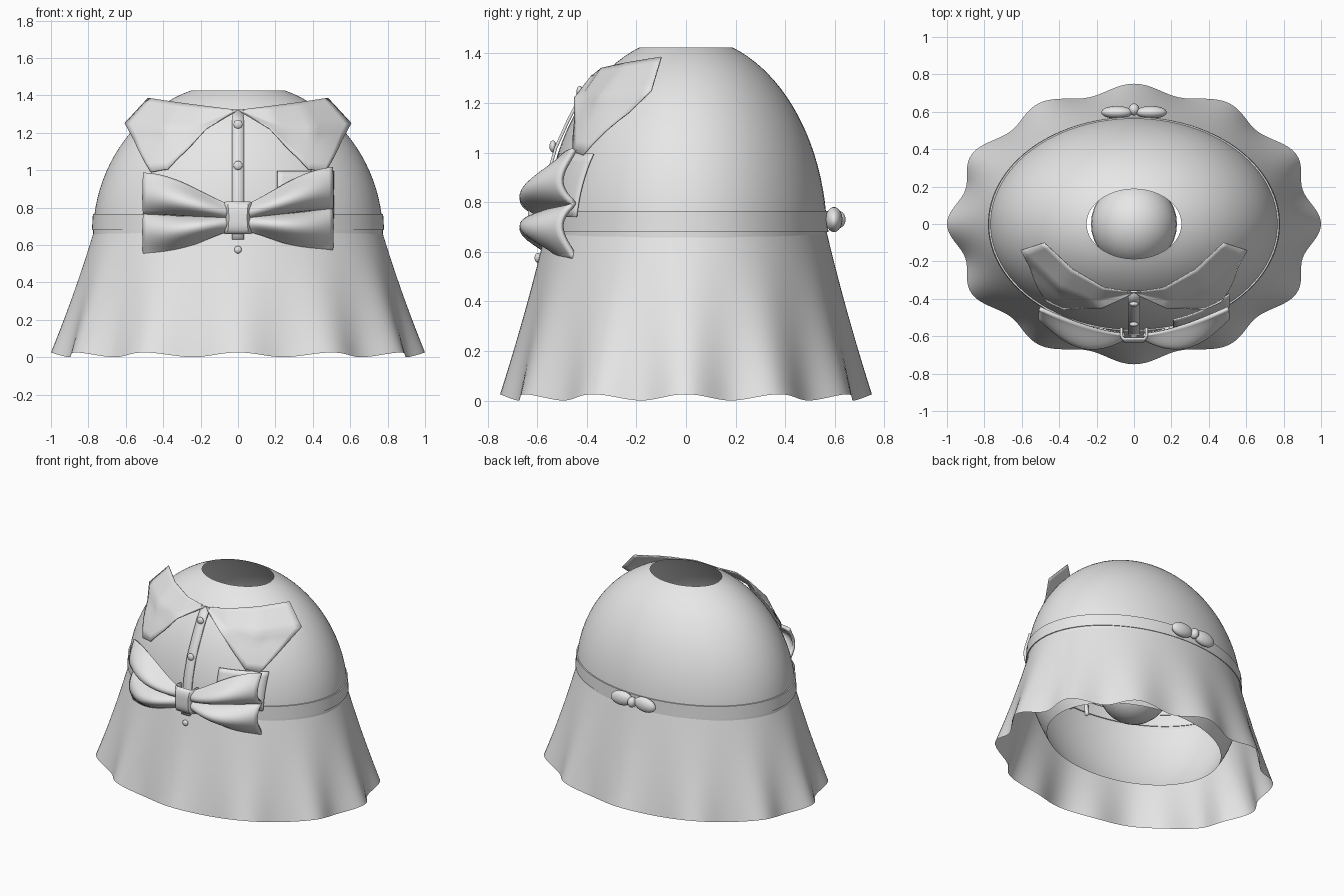
import bpy
import math
from mathutils import Vector

if "Cube" in bpy.data.objects:
    bpy.data.objects.remove(bpy.data.objects["Cube"])

# One plain cloth colour
cloth = bpy.data.materials.new("light_grey_cloth")
cloth.use_nodes = True
GREY = (0.8, 0.8, 0.8, 1)
cloth.diffuse_color = GREY
cloth.node_tree.nodes["Principled BSDF"].inputs["Base Color"].default_value = GREY

# Body ellipsoid shared by everything that lies on it
RX, RY, RZ, CZ = 0.775, 0.57, 0.82, 0.65


def finish(ob, name, thick=0, angle=40):
    ob.name = name
    ob.data.materials.append(cloth)
    if thick:
        mod = ob.modifiers.new("thickness", "SOLIDIFY")
        mod.thickness = thick
        mod.offset = 0
    bpy.ops.object.select_all(action="DESELECT")
    ob.select_set(True)
    bpy.context.view_layer.objects.active = ob
    bpy.ops.object.shade_smooth_by_angle(angle=math.radians(angle))
    return ob


def sheet(name, rows, closed=False, thick=0, angle=40):
    """Quad surface through equally long rows of points."""
    n = len(rows[0])
    verts = [p for row in rows for p in row]
    faces = []
    for r in range(len(rows) - 1):
        for c in range(n if closed else n - 1):
            d = (c + 1) % n
            faces.append((r * n + c, r * n + d, (r + 1) * n + d, (r + 1) * n + c))
    mesh = bpy.data.meshes.new(name)
    mesh.from_pydata(verts, [], faces)
    mesh.validate()
    ob = bpy.data.objects.new(name, mesh)
    bpy.context.collection.objects.link(ob)
    return finish(ob, name, thick, angle)


def ball(name, loc, radii, rot=0):
    bpy.ops.mesh.primitive_uv_sphere_add(segments=32, ring_count=16, location=loc)
    ob = bpy.context.object
    ob.scale = radii
    ob.rotation_euler.y = rot
    return finish(ob, name)


def ring(rx, ry, z, n=96):
    return [(rx * math.cos(t), ry * math.sin(t), z)
            for t in (2 * math.pi * i / n for i in range(n))]


def push_out(p, grow):
    """Keep a point at least a little outside the body."""
    v = Vector((p[0] / RX, p[1] / RY, (p[2] - CZ) / RZ))
    if v.length < grow:
        v *= grow / v.length
    return (v.x * RX, v.y * RY, v.z * RZ + CZ)


def lerp_list(pts, t):
    s = t * (len(pts) - 1)
    i = min(int(s), len(pts) - 2)
    return Vector(pts[i]).lerp(Vector(pts[i + 1]), s - i)


# Bodice: ellipsoid open at the neck and underneath
low, high = math.asin((0.17 - CZ) / RZ), math.asin((1.425 - CZ) / RZ)
rows = []
for i in range(33):
    a = low + (high - low) * i / 32
    rows.append(ring(RX * math.cos(a), RY * math.cos(a), CZ + RZ * math.sin(a)))
sheet("bodice", rows, closed=True)

# Skirt: twelve folds that deepen towards the hem
rows = []
for i in range(17):
    u = i / 16
    row = []
    for k in range(192):
        t = 2 * math.pi * k / 192
        wave = math.cos(12 * t)
        f = 1 + u * u * 0.033 * (wave - 1)
        flare = 0.85 * u + 0.15 * u * u
        hem = 0.0125 + 0.0125 * wave
        row.append(((0.765 + 0.235 * flare) * f * math.cos(t),
                    (0.565 + 0.185 * flare) * f * math.sin(t),
                    0.69 * (1 - u) + hem * u))
    rows.append(row)
sheet("skirt", rows, closed=True)

# Belt
sheet("belt", [ring(0.765, 0.56, 0.68), ring(0.781, 0.574, 0.68),
               ring(0.776, 0.572, 0.765), ring(0.762, 0.56, 0.765)], closed=True)

# Ball inside the body
ball("inner_ball", (0, 0, 0.58), (0.23, 0.23, 0.23))

# Collar flaps, mirrored
neck = [(0, -0.365, 1.32), (0.16, -0.34, 1.34), (0.33, -0.24, 1.362), (0.48, -0.10, 1.385)]
middle = [(0.01, -0.37, 1.315), (0.2, -0.41, 1.24), (0.4, -0.34, 1.23), (0.605, -0.14, 1.25)]
tip = [(0.02, -0.38, 1.31), (0.17, -0.45, 1.22), (0.37, -0.45, 1.0), (0.46, -0.41, 0.985)]
for side, label in ((1, "left"), (-1, "right")):
    rows = []
    for j in range(13):
        row = []
        for i in range(19):
            across = [lerp_list(edge, i / 18) for edge in (neck, middle, tip)]
            p = push_out(lerp_list(across, j / 12), 1.03)
            row.append((p[0] * side, p[1], p[2]))
        rows.append(row)
    sheet(label + "_collar_flap", rows, thick=0.006)

# Button placket down the front
path = [(-0.36, 1.32), (-0.415, 1.245), (-0.475, 1.13), (-0.525, 1.02),
        (-0.56, 0.9), (-0.578, 0.78), (-0.585, 0.68), (-0.59, 0.63)]
sheet("placket", [[(x, y, z) for y, z in path] for x in (-0.033, 0.033)], thick=0.012)

# Buttons
for n, (y, z, r) in enumerate([(-0.428, 1.245, 0.024), (-0.537, 1.025, 0.024),
                               (-0.597, 0.575, 0.02)]):
    ball("button_%d" % (n + 1), (0, y, z), (r, 0.014, r))

# Chest pocket on the left
rows = []
for j in range(9):
    z = 0.74 + 0.255 * j / 8
    row = []
    for i in range(11):
        x = 0.21 + 0.3 * i / 10
        y = -RY * math.sqrt(1 - (x / RX) ** 2 - ((z - CZ) / RZ) ** 2)
        row.append((x, y - 0.018, z))
    rows.append(row)
sheet("chest_pocket", rows, thick=0.008)

# Front bow: each loop is a ribbon with a puffed upper and lower fold
for side, label, lift in ((1, "left", 0.05), (-1, "right", 0.02)):
    rows = []
    for i in range(21):
        u = i / 20
        half = 0.07 + 0.148 * math.sin(u * math.pi / 2) ** 1.3
        puff = 0.02 + 0.1 * math.sin(math.pi * u * 0.9)
        row = []
        for j in range(33):
            v = j / 16 - 1
            fold = math.sin(math.pi * abs(v) ** 0.8) ** 1.2 if 0 < abs(v) < 1 else 0
            row.append((side * (0.05 + 0.455 * u),
                        -0.59 + 0.14 * u ** 1.4 - puff * fold,
                        0.745 + lift * u + half * v))
        rows.append(row)
    sheet(label + "_bow_loop", rows, thick=0.02, angle=60)

# Bow knot: band slightly pinched at mid height
rows = []
for j in range(9):
    v = j / 4 - 1
    w = 0.058 + 0.01 * v * v
    front = -0.632 + 0.02 * v ** 4
    z = 0.745 + 0.085 * v
    rows.append([(-w, -0.54, z), (-w, front + 0.015, z), (-w * 0.8, front, z),
                 (w * 0.8, front, z), (w, front + 0.015, z), (w, -0.54, z)])
sheet("bow_knot", rows, thick=0.012)

# Small bow at the back
for side, label in ((1, "left"), (-1, "right")):
    ball(label + "_back_bow_loop", (side * 0.092, 0.597, 0.73),
         (0.083, 0.034, 0.05), side * 0.08)
ball("back_bow_knot", (0, 0.612, 0.73), (0.029, 0.032, 0.036))
